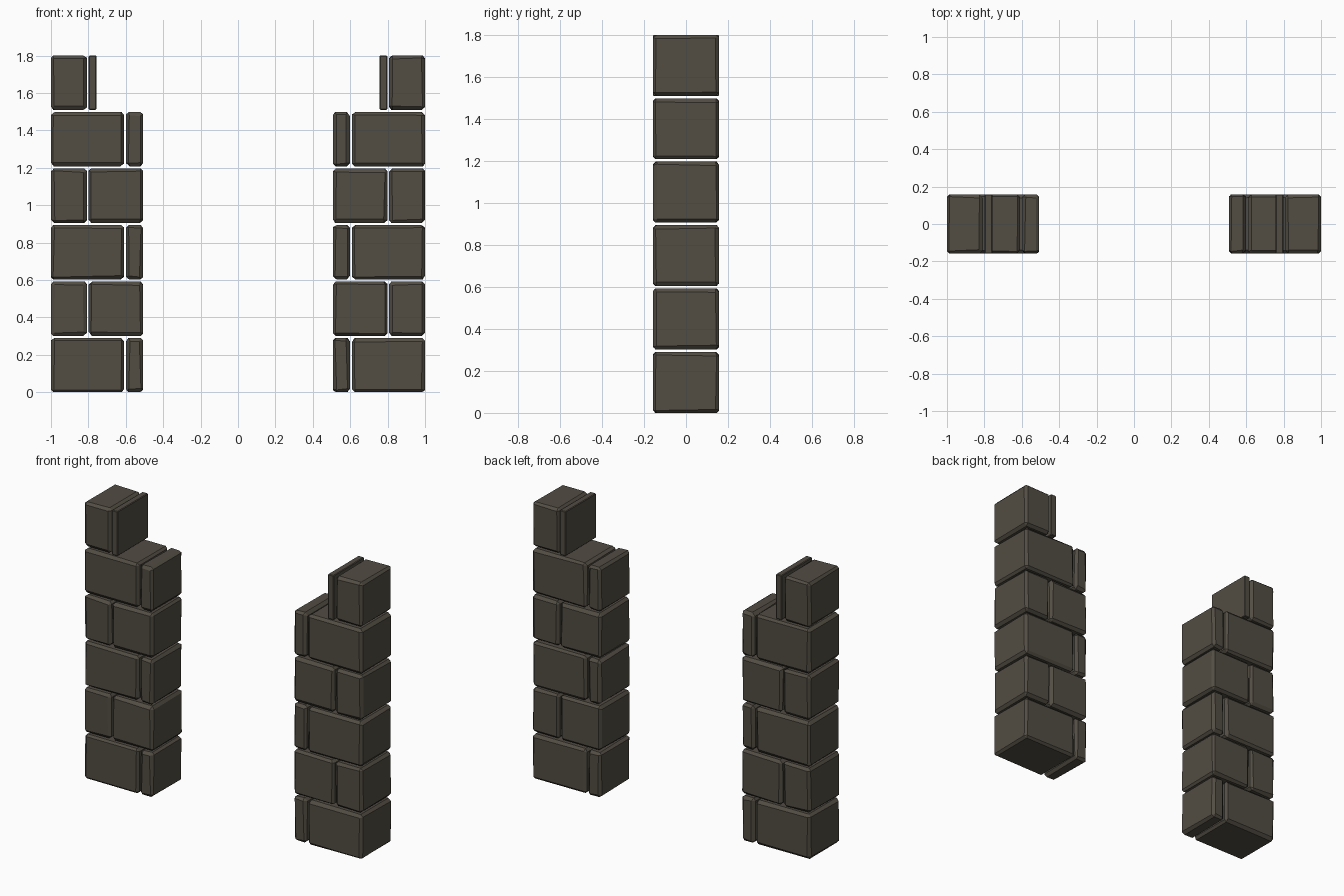
import bpy, bmesh, random
from mathutils import Vector

if "Cube" in bpy.data.objects:
    bpy.data.objects.remove(bpy.data.objects["Cube"])

random.seed(4)
stone = bpy.data.materials.new("dark_stone")
stone.diffuse_color = (0.085, 0.075, 0.057, 1)
stone.use_nodes = True
stone.node_tree.nodes["Principled BSDF"].inputs["Base Color"].default_value = stone.diffuse_color

COURSE = 0.302      # course spacing
HEIGHT = 0.29       # stone height
HALF_DEPTH = 0.158


def add_stone(name, x0, x1, z0, bevel, wobble):
    """One chamfered stone block with slightly uneven edges."""
    size = Vector((x1 - x0, 2 * HALF_DEPTH, HEIGHT))
    bm = bmesh.new()
    bmesh.ops.create_cube(bm, size=1)
    for v in bm.verts:
        v.co = Vector(a * b for a, b in zip(v.co, size))
    bmesh.ops.bevel(bm, geom=bm.edges[:], offset=bevel, segments=1,
                    profile=0.5, affect='EDGES', clamp_overlap=True)
    # wobble the chamfer lines while keeping each face plane flat
    for v in bm.verts:
        for i in range(3):
            if abs(v.co[i]) < size[i] / 2 - bevel * 0.5:
                v.co[i] += random.uniform(-wobble, wobble)
    mesh = bpy.data.meshes.new(name)
    bm.to_mesh(mesh)
    bm.free()
    mesh.materials.append(stone)
    obj = bpy.data.objects.new(name, mesh)
    obj.location = ((x0 + x1) / 2, 0, z0 + HEIGHT / 2)
    bpy.context.collection.objects.link(obj)


# Outer and inner stone of each course, as distances from the centre line
LONG = [(0.61, 1.0), (0.507, 0.598)]
SHORT = [(0.808, 1.0), (0.507, 0.798)]
TOP = [(0.808, 1.0), (0.757, 0.798)]

for side, label in ((-1, "left"), (1, "right")):
    for row, course in enumerate([LONG, SHORT, LONG, SHORT, LONG, TOP]):
        for (a, b), part in zip(course, ("outer", "inner")):
            x0, x1 = sorted((side * a, side * b))
            sliver = b - a < 0.05
            add_stone(f"{label}_pillar_{part}_stone_{row + 1}", x0, x1,
                      row * COURSE, 0.004 if sliver else 0.016,
                      0.0 if sliver else 0.005)
